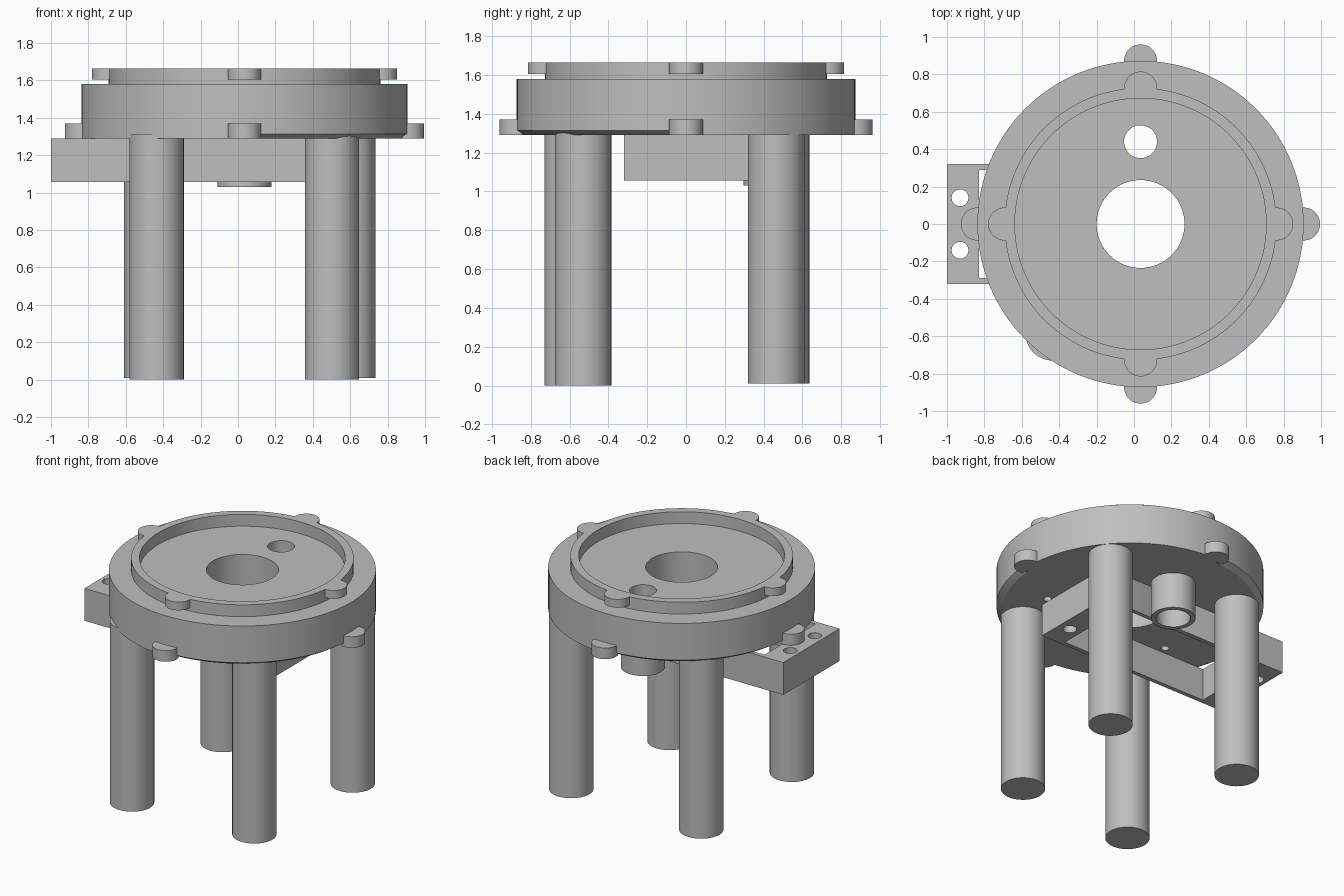
import bpy, bmesh, math
from mathutils import Matrix, Vector

cube = bpy.data.objects.get("Cube")
if cube:
    bpy.data.objects.remove(cube, do_unlink=True)

CX = 0.035            # axis of the round body
BASE, DECK, TOP = 1.29, 1.58, 1.665
R_BODY, R_RIM, R_RECESS, R_LUG = 0.872, 0.727, 0.672, 0.088

grey = bpy.data.materials.new("plain grey")
grey.use_nodes = True
grey.diffuse_color = (0.52, 0.52, 0.52, 1)
grey.node_tree.nodes["Principled BSDF"].inputs["Base Color"].default_value = (0.52, 0.52, 0.52, 1)


def finish(name, bm):
    bmesh.ops.recalc_face_normals(bm, faces=bm.faces)
    mesh = bpy.data.meshes.new(name)
    bm.to_mesh(mesh)
    bm.free()
    mesh.materials.append(grey)
    obj = bpy.data.objects.new(name, mesh)
    bpy.context.collection.objects.link(obj)
    return obj


def activate(obj):
    bpy.ops.object.select_all(action='DESELECT')
    obj.select_set(True)
    bpy.context.view_layer.objects.active = obj


def smooth(obj):
    activate(obj)
    bpy.ops.object.shade_smooth_by_angle(angle=math.radians(30))


def add_cylinder(bm, x, y, r, z0, z1, segments=48):
    place = Matrix.Translation((x, y, (z0 + z1) / 2))
    return bmesh.ops.create_cone(bm, cap_ends=True, segments=segments, radius1=r,
                                 radius2=r, depth=z1 - z0, matrix=place)["verts"]


def add_box(bm, low, high):
    low, high = Vector(low), Vector(high)
    place = Matrix.Translation((low + high) / 2) @ Matrix.Diagonal((*(high - low), 1))
    bmesh.ops.create_cube(bm, size=1, matrix=place)


def lathe(profile, x, y, segments, closed=False):
    """Spin (radius, z) points around a vertical axis."""
    bm = bmesh.new()
    rings = []
    for i in range(segments):
        a = math.tau * i / segments
        rings.append([bm.verts.new((x + r * math.cos(a), y + r * math.sin(a), z))
                      for r, z in profile])
    count = len(profile)
    for i in range(segments):
        a, b = rings[i], rings[(i + 1) % segments]
        for j in range(count if closed else count - 1):
            k = (j + 1) % count
            bm.faces.new((a[j], b[j], b[k], a[k]))
    bmesh.ops.remove_doubles(bm, verts=bm.verts, dist=1e-5)
    return bm


def cut(obj, bm):
    cutter = finish("cutter", bm)
    cutter.hide_render = True
    mod = obj.modifiers.new("cut", 'BOOLEAN')
    mod.operation, mod.solver, mod.object = 'DIFFERENCE', 'EXACT', cutter
    activate(obj)
    bpy.ops.object.modifier_apply(modifier=mod.name)
    bpy.data.objects.remove(cutter, do_unlink=True)


# Round body with raised rim; lower edge chamfered in two opposite quadrants
bm = lathe([(0, BASE), (R_BODY, BASE), (R_BODY, BASE + 0.025), (R_BODY, DECK),
            (R_RIM, DECK), (R_RIM, TOP), (R_RECESS, TOP), (R_RECESS, DECK), (0, DECK)],
           CX, 0, 128)
for v in bm.verts:
    dx = v.co.x - CX
    if v.co.z < BASE + 0.001 and dx * v.co.y < -0.001:
        v.co.x = CX + dx * 0.955
        v.co.y *= 0.955
body = finish("round_body", bm)

# Centre opening, tube opening and four blind screw holes
bm = bmesh.new()
add_cylinder(bm, CX, 0, 0.235, 1.2, 1.7, 64)
add_cylinder(bm, CX, 0.44, R_LUG, 1.2, 1.7)
for sx in (-1, 1):
    for sy in (-1, 1):
        add_cylinder(bm, CX + sx * 0.5, sy * 0.24, 0.027, 1.2, 1.4, 24)
cut(body, bm)
smooth(body)

# Locking lugs around the rim and around the base
for i, side in enumerate(("left", "back", "right", "front")):
    turn = Matrix.Translation((CX, 0, 0)) @ Matrix.Rotation(i * math.pi / 2, 4, 'Z')
    for level, radius, z0, z1 in (("rim", R_RIM, 1.605, TOP), ("base", R_BODY, BASE, 1.37)):
        bm = bmesh.new()
        add_cylinder(bm, radius, 0, R_LUG, z0, z1)
        for v in bm.verts:
            v.co.x = max(v.co.x, radius - 0.03)   # keep clear of the recess
        bmesh.ops.remove_doubles(bm, verts=bm.verts, dist=1e-5)
        bm.transform(turn)
        smooth(finish(f"{level}_lug_{side}", bm))

# Four legs
for name, x, y, z0 in (("front_right_leg", -0.435, -0.585, 0), ("front_left_leg", 0.502, -0.53, 0),
                       ("back_right_leg", -0.465, 0.49, 0.01), ("back_left_leg", 0.59, 0.465, 0.01)):
    bm = bmesh.new()
    add_cylinder(bm, x, y, 0.145, z0, BASE + 0.02)
    smooth(finish(name, bm))

# Hollow tube below the small opening
bm = lathe([(0.145, 1.03), (0.145, BASE + 0.01), (0.112, BASE + 0.01), (0.112, 1.03)],
           CX, 0.44, 48, closed=True)
smooth(finish("cable_tube", bm))

# Mounting bracket: open frame with two drilled end blocks
bm = bmesh.new()
add_box(bm, (-1, -0.32, 1.057), (0.515, 0.32, BASE))
bracket = finish("mounting_bracket", bm)
bm = bmesh.new()
add_box(bm, (-0.83, -0.29, 1), (0.345, 0.29, 1.35))
for x in (-0.93, 0.43):
    for y in (-0.14, 0.14):
        add_cylinder(bm, x, y, 0.045, 1, 1.35, 32)
cut(bracket, bm)
# Clear the bracket wall from the inside of the tube
bm = bmesh.new()
add_cylinder(bm, CX, 0.44, 0.125, 1, 1.35)
cut(bracket, bm)
smooth(bracket)
